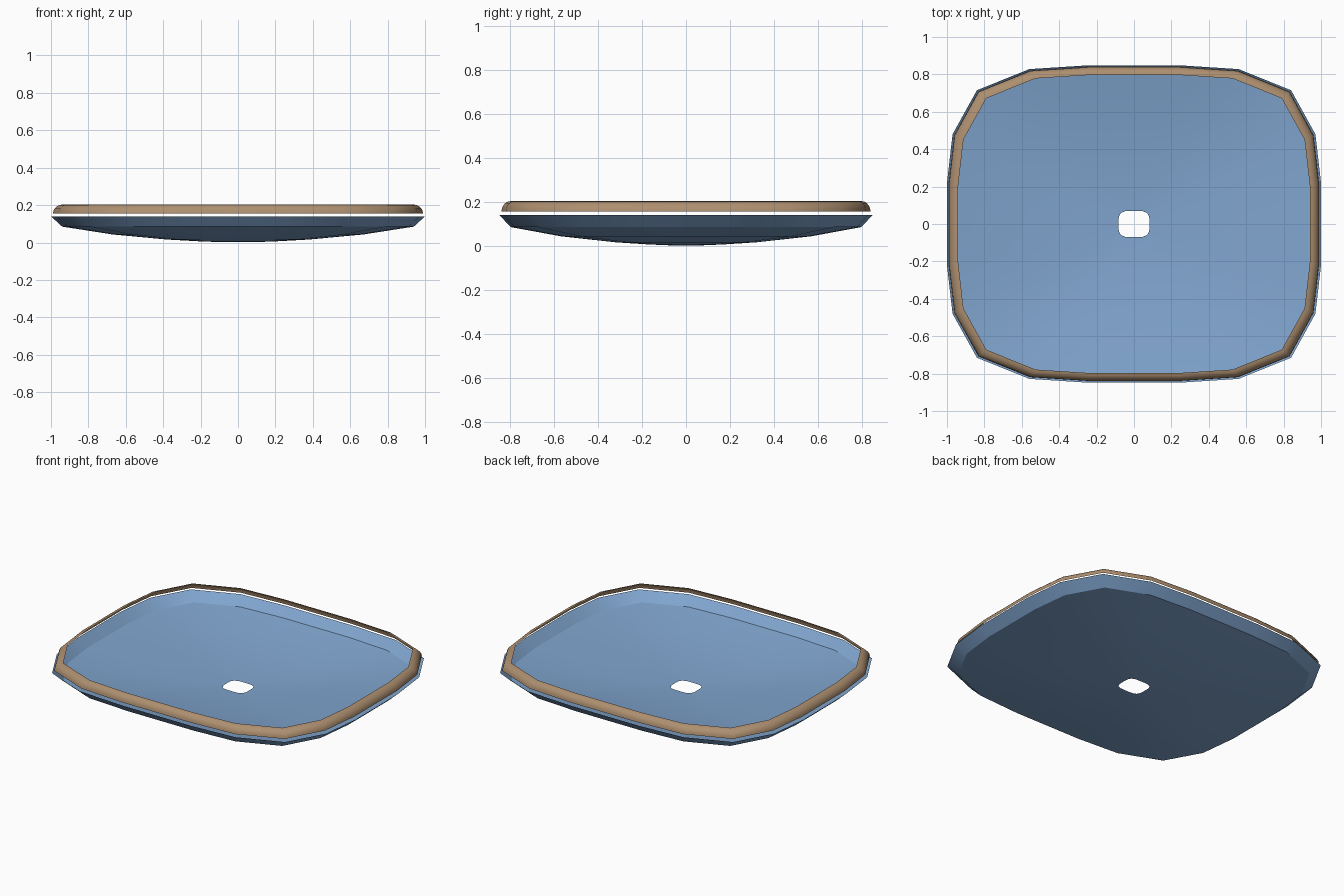
import bpy
import bmesh
import math

cube = bpy.data.objects.get("Cube")
if cube:
    bpy.data.objects.remove(cube, do_unlink=True)


def material(name, color):
    mat = bpy.data.materials.new(name)
    mat.use_nodes = True
    mat.diffuse_color = (*color, 1)
    mat.node_tree.nodes["Principled BSDF"].inputs["Base Color"].default_value = (*color, 1)
    return mat


# One quarter of the rounded-rectangle outline, mirrored into a full loop
QUARTER = [(1.0, 0.22), (0.97, 0.48), (0.84, 0.715), (0.56, 0.828), (0.25, 0.848)]
OUTLINE = (QUARTER
           + [(-x, y) for x, y in reversed(QUARTER)]
           + [(-x, -y) for x, y in QUARTER]
           + [(x, -y) for x, y in reversed(QUARTER)])


def loft(name, profile, mat, sharp_angle):
    """Skin an open shell through scaled copies of the outline: (scale, height)."""
    bm = bmesh.new()
    rings = [[bm.verts.new((x * s, y * s, z)) for x, y in OUTLINE] for s, z in profile]
    n = len(OUTLINE)
    for a, b in zip(rings, rings[1:]):
        for i in range(n):
            j = (i + 1) % n
            bm.faces.new((a[i], a[j], b[j], b[i]))
    mesh = bpy.data.meshes.new(name)
    bm.to_mesh(mesh)
    bm.free()
    mesh.materials.append(mat)
    obj = bpy.data.objects.new(name, mesh)
    bpy.context.collection.objects.link(obj)
    bpy.ops.object.select_all(action='DESELECT')
    obj.select_set(True)
    bpy.context.view_layer.objects.active = obj
    bpy.ops.object.shade_smooth_by_angle(angle=math.radians(sharp_angle))
    return obj


blue = material("basin blue", (0.216, 0.376, 0.62))
tan = material("rim tan", (0.42, 0.275, 0.16))

# Shallow basin with a drain hole in the middle
loft("basin", [(1.0, 0.14), (0.94, 0.085), (0.67, 0.043), (0.38, 0.016),
               (0.2, 0.006), (0.083, 0.002)], blue, 30)

# Quarter-round rim floating just above the basin edge, open underneath
ARC = 5
rim_profile = [(0.94 + 0.049 * math.cos(t), 0.155 + 0.048 * math.sin(t))
               for t in (math.pi / 2 * i / ARC for i in range(ARC + 1))]
loft("rim", rim_profile, tan, 40)
